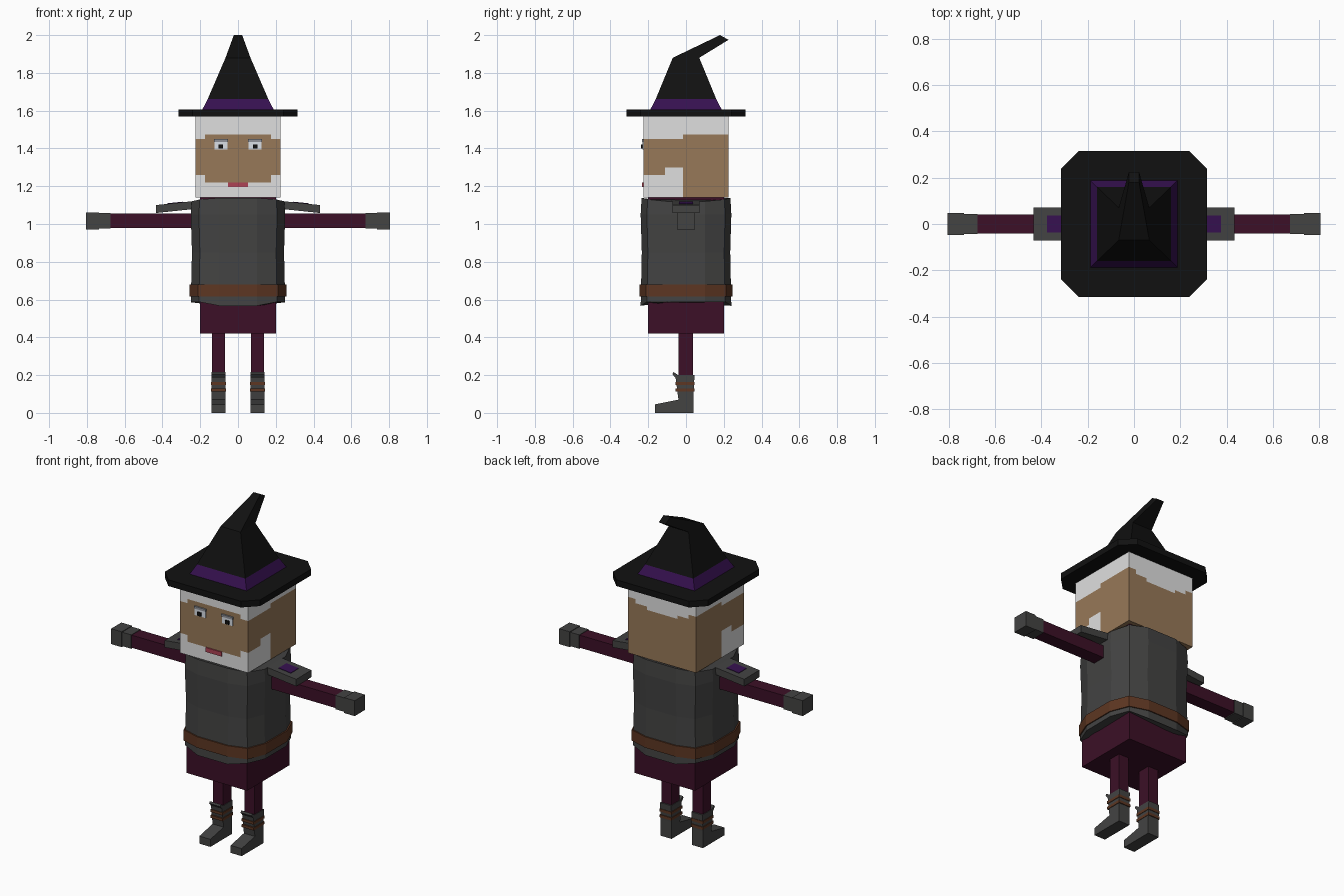
import bpy, bmesh
from mathutils import Vector

if "Cube" in bpy.data.objects:
    bpy.data.objects.remove(bpy.data.objects["Cube"])


def mat(name, r, g, b):
    m = bpy.data.materials.new(name)
    m.diffuse_color = (r, g, b, 1)
    m.use_nodes = True
    m.node_tree.nodes["Principled BSDF"].inputs["Base Color"].default_value = m.diffuse_color
    return m


SKIN = mat("skin", 0.31, 0.19, 0.098)
HAIR = mat("white hair", 0.74, 0.74, 0.74)
EYE = mat("eye white", 0.72, 0.76, 0.82)
LID = mat("eyelid grey", 0.28, 0.29, 0.32)
BLACK = mat("black", 0.0055, 0.0055, 0.0055)
PURPLE = mat("purple", 0.037, 0.0055, 0.08)
MAROON = mat("maroon", 0.045, 0.005, 0.02)
GREY = mat("dark grey", 0.056, 0.056, 0.055)
BROWN = mat("brown leather", 0.11, 0.037, 0.016)
PINK = mat("pink lips", 0.42, 0.055, 0.09)


def finish(name, bm, mats, rule=None):
    bmesh.ops.recalc_face_normals(bm, faces=bm.faces)
    bm.normal_update()
    if rule:
        for f in bm.faces:
            f.material_index = rule(f.calc_center_median(), f.normal)
    me = bpy.data.meshes.new(name)
    bm.to_mesh(me)
    bm.free()
    for m in mats:
        me.materials.append(m)
    ob = bpy.data.objects.new(name, me)
    bpy.context.collection.objects.link(ob)
    return ob


def loft(name, rings, mats, rule=None):
    """Skin a stack of equal-length point rings and cap both ends."""
    bm = bmesh.new()
    vs = [[bm.verts.new(p) for p in ring] for ring in rings]
    n = len(vs[0])
    for a, b in zip(vs, vs[1:]):
        for i in range(n):
            j = (i + 1) % n
            bm.faces.new((a[i], a[j], b[j], b[i]))
    bm.faces.new(vs[0][::-1])
    bm.faces.new(vs[-1])
    return finish(name, bm, mats, rule)


def rect(x, y, z):
    return [(-x, -y, z), (x, -y, z), (x, y, z), (-x, y, z)]


def box(name, x, y, z, m):
    ring = lambda h: [(x[0], y[0], h), (x[1], y[0], h), (x[1], y[1], h), (x[0], y[1], h)]
    return loft(name, [ring(z[0]), ring(z[1])], [m])


# Head: block cut along the hair and beard outlines
def head_rule(c, n):
    ax = abs(c.x)
    if n.z > 0.5:
        return 1
    if n.z < -0.5:
        return 0
    low = 0
    if n.y < -0.5:
        high, low = (1.475, 1.22) if ax < 0.175 else (1.45, 1.26)
    elif n.y > 0.5:
        high = 1.43 if ax < 0.1 else 1.45 if ax < 0.175 else 1.475
    elif c.y < -0.015:
        high, low = 1.45, (1.26 if c.y < -0.11 else 1.30)
    else:
        high = 1.475
    return int(c.z > high or c.z < low)


bm = bmesh.new()
bmesh.ops.create_cube(bm, size=1)
for v in bm.verts:
    v.co = Vector((v.co.x * 0.45, v.co.y * 0.45, 1.36 + v.co.z * 0.44))
cuts = {0: (-0.175, -0.1, 0.1, 0.175), 1: (-0.11, -0.015),
        2: (1.22, 1.26, 1.30, 1.43, 1.45, 1.475)}
for axis, places in cuts.items():
    no = Vector((0, 0, 0))
    no[axis] = 1
    for p in places:
        bmesh.ops.bisect_plane(bm, geom=bm.verts[:] + bm.edges[:] + bm.faces[:],
                               plane_co=no * p, plane_no=no)
finish("head", bm, [SKIN, HAIR], head_rule)

# Mouth
box("mouth", (-0.052, 0.052), (-0.232, -0.224), (1.195, 1.221), PINK)

# Hat: chamfered brim, then a square cone with a band and bent tip
B, C = 0.315, 0.24
octagon = [(-C, -B), (C, -B), (B, -C), (B, C), (C, B), (-C, B), (-B, C), (-B, -C)]
loft("hat_brim", [[(x, y, z) for x, y in octagon] for z in (1.57, 1.607)], [BLACK])
tip = [(-0.022, 0.18, 2.0), (0.022, 0.18, 2.0), (0.022, 0.225, 1.975), (-0.022, 0.225, 1.975)]
loft("hat_cone", [rect(0.192, 0.192, 1.6), rect(0.16, 0.16, 1.662),
                  rect(0.066, 0.07, 1.88), tip],
     [BLACK, PURPLE], lambda c, n: int(1.605 < c.z < 1.66))

# Robe body under the tunic
box("robe", (-0.2, 0.2), (-0.2, 0.2), (0.42, 1.139), MAROON)


# Tunic and belt: square section with bulging sides
def bulged(k, z_corner, z_front, z_side):
    a, t, x, y = 0.207 * k, 0.1, 0.25 * k, 0.24 * k
    q = [(-a, -a, z_corner), (-t, -y, z_front), (t, -y, z_front),
         (a, -a, z_corner), (x, -t, z_side), (x, t, z_side)]
    return q + [(-px, -py, z) for px, py, z in q]


loft("tunic", [bulged(1.0, 0.588, 0.567, 0.586), bulged(0.975, 0.85, 0.85, 0.85),
               bulged(1.0, 1.05, 1.05, 1.05), bulged(0.98, 1.13, 1.138, 1.12)], [GREY])
loft("belt", [bulged(1.022, z, z, z) for z in (0.615, 0.68)], [BROWN])

# Paired parts
for s, side in ((1, "left"), (-1, "right")):
    def span(a, b):
        return tuple(sorted((s * a, s * b)))

    # Eye
    box(side + "_eye", span(0.055, 0.125), (-0.230, -0.224), (1.395, 1.44), EYE)
    box(side + "_eyelid", span(0.052, 0.128), (-0.234, -0.225), (1.435, 1.449), LID)
    box(side + "_pupil", span(0.08, 0.104), (-0.238, -0.2295), (1.4, 1.421), BLACK)

    # Arm, cuff and hand
    box(side + "_arm", span(0.19, 0.69), (-0.04, 0.04), (0.98, 1.055), MAROON)
    box(side + "_cuff", span(0.675, 0.74), (-0.044, 0.044), (0.975, 1.058), GREY)
    box(side + "_hand", span(0.735, 0.805), (-0.048, 0.048), (0.97, 1.062), GREY)

    # Sloping shoulder plate with inlay
    def sloped(name, x0, x1, w, drop, lift, m):
        top = lambda x: 1.125 - 0.106 * (x - 0.2)
        ring = lambda x: [(s * x, -w, top(x) - drop), (s * x, w, top(x) - drop),
                          (s * x, w, top(x) + lift), (s * x, -w, top(x) + lift)]
        loft(name, [ring(x0), ring(x1)], [m])

    sloped(side + "_shoulder_plate", 0.2, 0.435, 0.072, 0.042, 0, GREY)
    sloped(side + "_shoulder_inlay", 0.295, 0.375, 0.037, 0.002, 0.003, PURPLE)

    # Leg
    box(side + "_leg", span(0.07, 0.137), (-0.04, 0.037), (0.19, 0.43), MAROON)

    # Boot: side profile with toe and front tab, extruded sideways
    profile = [(-0.165, 0), (0.04, 0), (0.04, 0.1), (0.045, 0.2), (-0.042, 0.2),
               (-0.066, 0.216), (-0.072, 0.205), (-0.055, 0.185), (-0.04, 0.07),
               (-0.165, 0.045)]
    loft(side + "_boot", [[(s * x, y, z) for y, z in profile] for x in (0.067, 0.14)], [GREY])
    for i, z in enumerate((0.12, 0.155)):
        box(f"{side}_boot_strap_{i + 1}", span(0.064, 0.143), (-0.056, 0.046),
            (z - 0.008, z + 0.008), BROWN)
